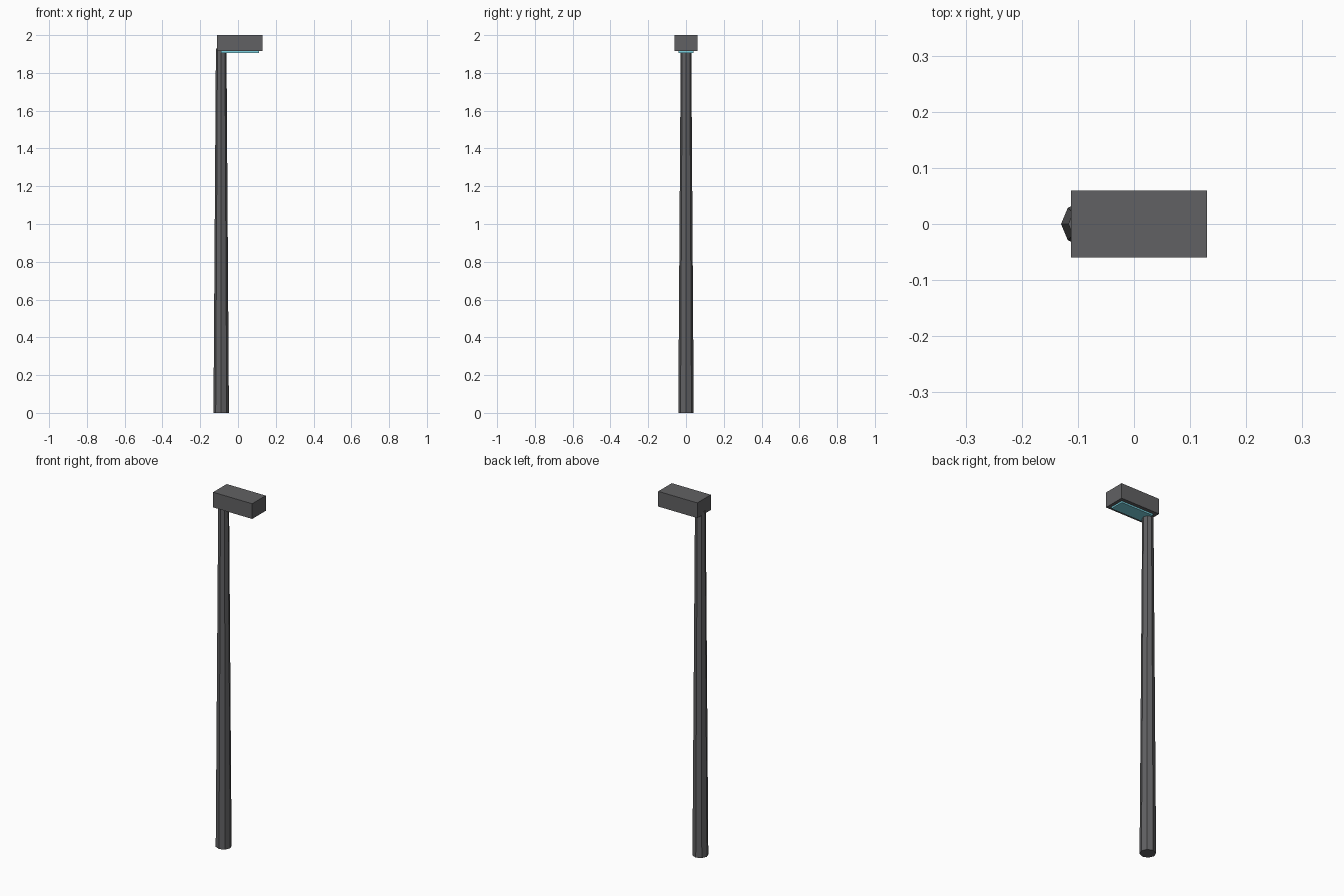
import bpy

if "Cube" in bpy.data.objects:
    bpy.data.objects.remove(bpy.data.objects["Cube"])


def box(name, lo, hi):
    center = [(a + b) / 2 for a, b in zip(lo, hi)]
    bpy.ops.mesh.primitive_cube_add(size=1, location=center)
    ob = bpy.context.object
    ob.name = name
    ob.scale = [b - a for a, b in zip(lo, hi)]
    bpy.ops.object.transform_apply(location=False, rotation=False, scale=True)
    return ob


def material(name, color):
    mat = bpy.data.materials.new(name)
    mat.diffuse_color = color
    mat.use_nodes = True
    mat.node_tree.nodes["Principled BSDF"].inputs["Base Color"].default_value = mat.diffuse_color
    return mat


dark = material("dark_metal", (0.12, 0.12, 0.125, 1))
glow = material("cyan_light", (0.2, 0.65, 0.75, 1))

# Tapered eight-sided pole
POLE_TOP = 1.93
bpy.ops.mesh.primitive_cone_add(vertices=8, radius1=0.041, radius2=0.028,
                                depth=POLE_TOP, location=(-0.089, 0, POLE_TOP / 2))
pole = bpy.context.object
pole.name = "pole"
pole.data.materials.append(dark)

# Lamp housing overhanging to the right
head = box("lamp_head", (-0.112, -0.06, 1.915), (0.13, 0.06, 2.0))
head.data.materials.append(dark)

# Light panel under the housing
panel = box("light_panel", (-0.09, -0.04, 1.906), (0.112, 0.04, 1.92))
panel.data.materials.append(glow)
